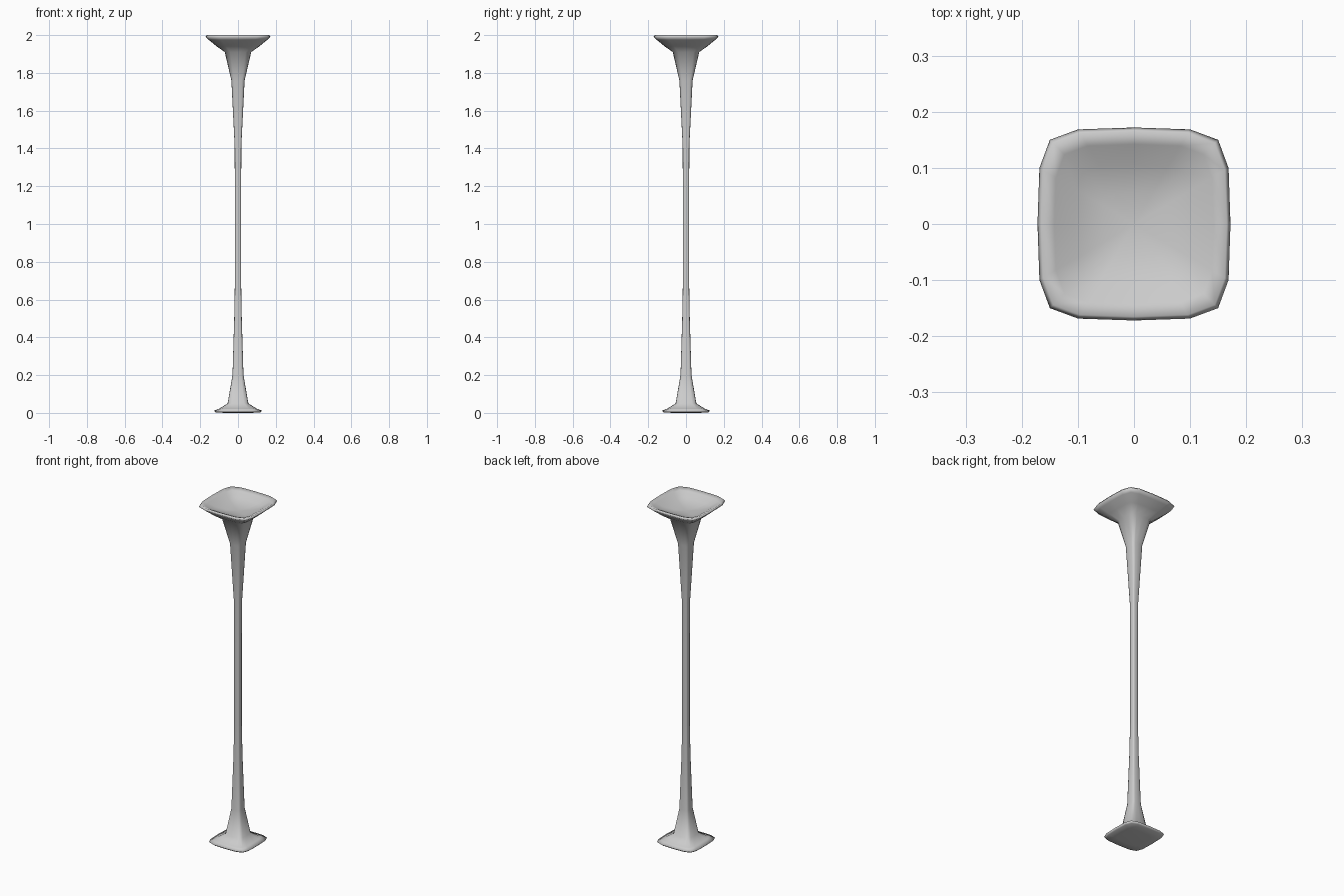
import bpy, bmesh

if "Cube" in bpy.data.objects:
    bpy.data.objects.remove(bpy.data.objects["Cube"])

# Rounded-square section, one quarter, for a half-width of 1
QUARTER = [(1.0, 0.0), (0.98, 0.58), (0.872, 0.872), (0.58, 0.98)]

# (half-width, z) rings running from the underside, up the shaft, into the dish
PROFILE = [
    (0.070, 0.0), (0.118, 0.003), (0.128, 0.012), (0.100, 0.022), (0.055, 0.05),
    (0.029, 0.20), (0.020, 0.50), (0.0165, 0.70), (0.0165, 1.18), (0.018, 1.42),
    (0.035, 1.76), (0.070, 1.91), (0.115, 1.942), (0.155, 1.975),
    (0.172, 1.99), (0.165, 2.0), (0.142, 1.99), (0.105, 1.968), (0.055, 1.954),
]


def section():
    pts = []
    for turn in range(4):
        for x, y in QUARTER:
            for _ in range(turn):
                x, y = -y, x
            pts.append((x, y))
    return pts


# Flared column
bm = bmesh.new()
shape = section()
n = len(shape)
rings = [[bm.verts.new((x * r, y * r, z)) for x, y in shape] for r, z in PROFILE]
for low, high in zip(rings, rings[1:]):
    for i in range(n):
        j = (i + 1) % n
        bm.faces.new((low[i], low[j], high[j], high[i]))

# Flat underside and shallow dish floor
bm.faces.new(rings[0][::-1])
centre = bm.verts.new((0, 0, 1.95))
for i in range(n):
    bm.faces.new((rings[-1][i], rings[-1][(i + 1) % n], centre))
bmesh.ops.recalc_face_normals(bm, faces=bm.faces)
for face in bm.faces:
    face.smooth = True

mesh = bpy.data.meshes.new("flared_column")
bm.to_mesh(mesh)
bm.free()
column = bpy.data.objects.new("flared_column", mesh)
bpy.context.collection.objects.link(column)
